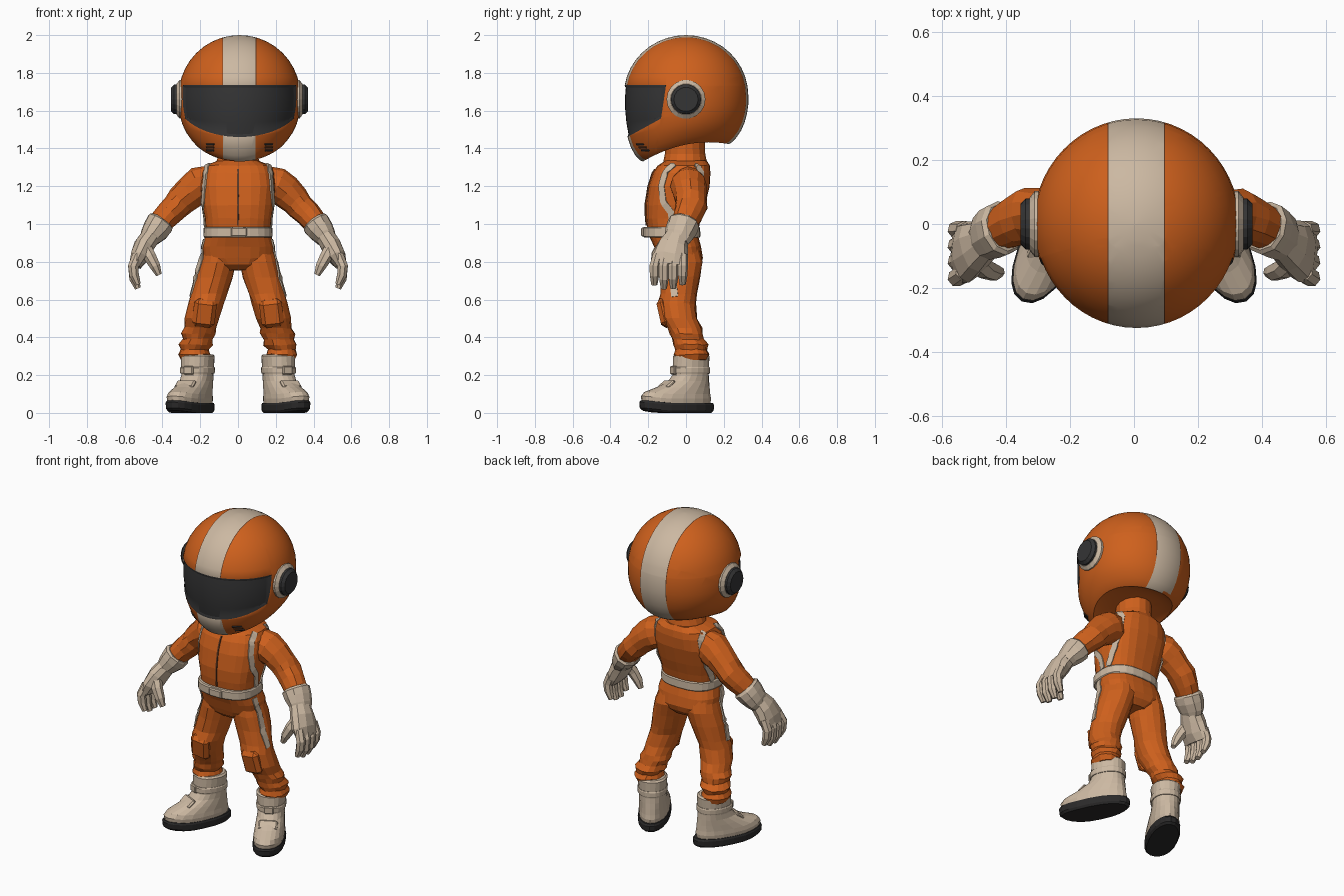
import bpy, bmesh, math, random
from mathutils import Vector, Matrix
from mathutils.bvhtree import BVHTree

if "Cube" in bpy.data.objects:
    bpy.data.objects.remove(bpy.data.objects["Cube"])
random.seed(4)


def material(name, *rgb):
    m = bpy.data.materials.new(name)
    m.use_nodes = True
    m.diffuse_color = (*rgb, 1)
    m.node_tree.nodes["Principled BSDF"].inputs["Base Color"].default_value = (*rgb, 1)
    return m


ORANGE = material("suit orange", 0.62, 0.118, 0.012)
BEIGE = material("warm beige", 0.6, 0.48, 0.36)
DARK = material("visor grey", 0.035, 0.035, 0.036)
SOLE = material("sole black", 0.024, 0.023, 0.023)
SEAM = material("seam brown", 0.12, 0.04, 0.015)


def finish(name, bm, mats, smooth=None, side=1):
    if side < 0:
        bmesh.ops.scale(bm, vec=(-1, 1, 1), verts=bm.verts)
    bmesh.ops.recalc_face_normals(bm, faces=bm.faces)
    me = bpy.data.meshes.new(name)
    bm.to_mesh(me)
    bm.free()
    for m in mats:
        me.materials.append(m)
    ob = bpy.data.objects.new(name, me)
    bpy.context.collection.objects.link(ob)
    if smooth:
        bpy.ops.object.select_all(action='DESELECT')
        ob.select_set(True)
        bpy.context.view_layer.objects.active = ob
        bpy.ops.object.shade_smooth_by_angle(angle=math.radians(smooth))


def bridge(rings, jitter=0):
    """Skin a list of point rings and cap both ends."""
    bm = bmesh.new()
    rows = [[bm.verts.new(p + Vector([random.uniform(-jitter, jitter) for _ in "xyz"]))
             for p in r] for r in rings]
    n = len(rows[0])
    for a, b in zip(rows, rows[1:]):
        for i in range(n):
            j = (i + 1) % n
            bm.faces.new((a[i], a[j], b[j], b[i]))
    bm.faces.new(rows[0])
    bm.faces.new(rows[-1])
    bmesh.ops.recalc_face_normals(bm, faces=bm.faces)
    return bm


def circle(n, p=2):
    for i in range(n):
        c, s = math.cos(2 * math.pi * i / n), math.sin(2 * math.pi * i / n)
        yield (math.copysign(abs(c) ** (2 / p), c), math.copysign(abs(s) ** (2 / p), s))


def stack(rings, n=16, p=2, jitter=0):
    """Level rings: height, centre x, front y, back y, half width."""
    return bridge([[Vector((cx + rx * c, (y0 + y1) / 2 + (y1 - y0) / 2 * s, z))
                    for c, s in circle(n, p)] for z, cx, y0, y1, rx in rings], jitter)


def tube(path, n=8, jitter=0):
    """Rings square to a path: x, y, z, radius along y, radius across."""
    pts = [Vector(q[:3]) for q in path]
    rings = []
    for i, q in enumerate(path):
        t = (pts[min(i + 1, len(pts) - 1)] - pts[max(i - 1, 0)]).normalized()
        u = Vector((0, 1, 0))
        u = (u - t * u.dot(t)).normalized()
        v = t.cross(u)
        rings.append([pts[i] + u * q[3] * c + v * q[4] * s for c, s in circle(n)])
    return bridge(rings, jitter)


def ribbon(path, trees, width):
    """Thin strip laid on the nearest of the given surfaces."""
    pts = [Vector(p) for p in path]
    pts = [a.lerp(b, i / 4) for a, b in zip(pts, pts[1:]) for i in range(4)] + pts[-1:]
    hits = [min((t.find_nearest(p) for t in trees), key=lambda h: h[3]) for p in pts]
    rings = []
    for i, (loc, normal, *_) in enumerate(hits):
        along = hits[min(i + 1, len(hits) - 1)][0] - hits[max(i - 1, 0)][0]
        w = normal.cross(along).normalized() * width / 2
        rings.append([loc + w * a + normal * b
                      for a, b in ((-1, -.003), (1, -.003), (1, .005), (-1, .005))])
    return bridge(rings)


def box(name, loc, size, mat, rot=Matrix(), bevel=0.006, side=1):
    bm = bmesh.new()
    bmesh.ops.create_cube(bm, size=1)
    bmesh.ops.scale(bm, vec=size, verts=bm.verts)
    if bevel:
        bmesh.ops.bevel(bm, geom=bm.edges[:], offset=bevel, segments=1, affect='EDGES')
    bmesh.ops.transform(bm, matrix=Matrix.Translation(loc) @ rot, verts=bm.verts)
    finish(name, bm, [mat], side=side)


def cut(bm, co, no):
    bmesh.ops.bisect_plane(bm, geom=bm.verts[:] + bm.edges[:] + bm.faces[:],
                           plane_co=co, plane_no=no, dist=1e-5)


# Helmet: round dome, sheared jaw that lifts at the sides, rim turned in to the neck
profile = [(0.32 * math.cos(a), math.sin(a), 0)
           for a in [math.radians(max(0.5, d)) for d in range(0, 91, 9)]]
for drop, s in ((.06, 1), (.12, .98), (.18, .94), (.23, .885), (.27, .81), (.295, .74),
                (.303, .69), (.285, .62), (.27, .5), (.26, .36)):
    profile.append((-drop, s, drop / .3))
HX = 0.008
bm = bridge([[Vector((HX + .322 * s * c, .33 * s * k,
                      1.68 + z + .066 * t * s * k + .09 * t * t * (s * c) ** 2))
              for c, k in circle(56)] for z, s, t in profile])
for x in (-.083, -.079, .093, .097):
    cut(bm, (x, 0, 0), (1, 0, 0))
low_co, low_no = Vector((0, -.32, 1.455)), Vector((0, -.55, 1))
back_co, back_no = Vector((0, -.108, 1.72)), Vector((0, 1, -.15))
cut(bm, (0, 0, 1.735), (0, 0, 1))
cut(bm, low_co, low_no)
cut(bm, back_co, back_no)
visor = []
for f in bm.faces:
    c = f.calc_center_median()
    if c.z < 1.735 and (c - low_co).dot(low_no) > 0 and (c - back_co).dot(back_no) < 0:
        visor.append(f)
    elif -.079 < c.x < .093 and (Vector((c.x, c.y)).length > .235 or c.z > 1.6):
        f.material_index = 1
    elif -.083 < c.x < .097:
        f.material_index = 3 if c.z > 1.6 else 0
rim = bmesh.ops.inset_region(bm, faces=visor, thickness=.012, depth=-.008)["faces"]
for f in visor + rim:
    f.material_index = 2
shell = BVHTree.FromBMesh(bm)
finish("helmet", bm, [ORANGE, BEIGE, DARK, SEAM], smooth=35)

# Ear discs and chin vents
for s, side in ((1, "left"), (-1, "right")):
    for part, x0, x1, r, mat in (("ring", .28, .334, .103, BEIGE), ("cap", .3, .362, .08, DARK)):
        bm = tube([(x0, 0, 1.66, r, r), (x1 - .016, 0, 1.66, r, r),
                   (x1, 0, 1.66, r * .8, r * .8)], n=18)
        bmesh.ops.translate(bm, vec=(HX * s, 0, 0), verts=bm.verts)
        finish(f"{side}_ear_{part}", bm, [mat], side=s)
    for i in range(3):
        hit, normal, *_ = shell.ray_cast(Vector((HX + s * .155, -1, 1.39 + i * .016)), Vector((0, 1, 0)))
        if hit:
            box(f"{side}_chin_vent_{i + 1}", hit, (.055, .008, .008), (DARK, SEAM, DARK)[i],
                (-normal).to_track_quat('Y', 'Z').to_matrix().to_4x4(), 0)

# Torso and hips
bm = stack([(.755, 0, -.1, .05, .075), (.785, 0, -.135, .08, .15), (.82, 0, -.15, .09, .188),
            (.88, 0, -.17, .08, .193),
            (.95, 0, -.2, .06, .172), (1.03, 0, -.212, .08, .178), (1.1, 0, -.215, .1, .19),
            (1.2, 0, -.2, .125, .2), (1.27, 0, -.175, .13, .192), (1.31, 0, -.15, .125, .172),
            (1.335, 0, -.11, .11, .11)], n=24, p=2.6, jitter=.002)
body = BVHTree.FromBMesh(bm)
finish("suit_body", bm, [ORANGE])
finish("collar", stack([(1.3, 0, -.12, .11, .118), (1.34, 0, -.118, .108, .112),
                        (1.37, 0, -.112, .102, .1), (1.44, 0, -.11, .1, .1)]), [ORANGE])
finish("belt", stack([(.928, 0, -.222, .072, .178), (.935, 0, -.228, .076, .183),
                      (.978, 0, -.228, .075, .182), (.985, 0, -.222, .068, .177)], 24, 2.6), [BEIGE])
box("belt_buckle", (.005, -.228, .957), (.085, .02, .048), BEIGE)
finish("zip", ribbon([(0, -.18, 1.3), (0, -.21, 1.2), (0, -.23, 1.1), (0, -.22, .99)], [body], .009), [SEAM])

for s, side in ((1, "left"), (-1, "right")):
    # Shoulder piping, running down the flank in front of and behind the arm
    finish(f"{side}_front_piping", ribbon([
        (.165, -.06, 1.325), (.175, -.11, 1.28), (.19, -.135, 1.2), (.195, -.125, 1.12),
        (.19, -.08, 1.06), (.18, -.07, .985)], [body], .034), [BEIGE], side=s)
    finish(f"{side}_back_piping", ribbon([
        (.165, .05, 1.325), (.18, .1, 1.28), (.19, .095, 1.2), (.195, .07, 1.12),
        (.19, .02, 1.05), (.18, -.02, .985)], [body], .034), [BEIGE], side=s)
    # Sleeve, with creased elbow
    finish(f"{side}_sleeve", tube([
        (.15, .01, 1.22, .08, .09), (.2, .012, 1.205, .096, .1), (.25, .02, 1.17, .09, .088),
        (.3, .025, 1.125, .083, .08), (.33, .025, 1.09, .086, .076), (.37, .01, 1.05, .078, .07),
        (.43, -.02, .985, .066, .062)], 12, .004), [ORANGE], side=s)
    # Glove: flared cuff, palm, fingers and thumb
    finish(f"{side}_glove_cuff", tube([
        (.405, -.01, 1.012, .076, .07), (.412, -.013, 1.003, .087, .078), (.435, -.025, .97, .085, .074),
        (.462, -.04, .935, .076, .06), (.475, -.05, .915, .066, .05)], 10, .002), [BEIGE], side=s)
    finish(f"{side}_palm", tube([
        (.455, -.045, .945, .06, .052), (.495, -.07, .885, .082, .056), (.522, -.087, .83, .098, .05),
        (.545, -.092, .78, .094, .032)], 10, .003), [BEIGE], side=s)
    for i in range(4):
        y, drop = -.168 + i * .05, (.014, -.006, -.004, .016)[i]
        finish(f"{side}_finger_{i + 1}", tube([
            (.53, y * .9, .835, .026, .03), (.555, y, .775, .028, .028),
            (.55, y, .715 + drop, .026, .026), (.53, y, .665 + drop, .017, .016)], 7), [BEIGE], side=s)
    finish(f"{side}_thumb", tube([
        (.5, -.11, .88, .035, .04), (.465, -.14, .825, .033, .034), (.438, -.15, .775, .029, .028),
        (.418, -.15, .73, .017, .016)], 7), [BEIGE], side=s)

    # Trouser leg with gathered ankle, outer stripe and knee pad
    bm = stack([(.89, .095, -.135, .065, .085), (.8, .108, -.14, .088, .1), (.72, .128, -.133, .072, .103),
                (.63, .153, -.135, .055, .096), (.58, .168, -.148, .05, .095), (.5, .19, -.132, .06, .091),
                (.45, .2, -.1, .083, .085), (.42, .21, -.085, .088, .093), (.39, .215, -.072, .095, .08),
                (.36, .225, -.068, .118, .088), (.335, .23, -.055, .11, .074),
                (.31, .232, -.062, .122, .083), (.28, .232, -.05, .11, .07)], 16, jitter=.004)
    leg = BVHTree.FromBMesh(bm)
    finish(f"{side}_trouser_leg", bm, [ORANGE], side=s)
    finish(f"{side}_trouser_stripe", ribbon([
        (.2, -.095, .925), (.22, -.095, .86), (.235, -.085, .78), (.25, -.07, .7), (.265, -.06, .62)],
        [body, leg], .036), [BEIGE], side=s)
    box(f"{side}_knee_pad", (.178, -.117, .528), (.12, .055, .15), ORANGE,
        Matrix.Rotation(.22, 4, 'X') @ Matrix.Rotation(-.12, 4, 'Y'), .022, s)

    # Boot and sole share one outward turn about the ankle
    spin = Matrix.Rotation(math.radians(27), 4, 'Z')
    turn = Matrix.Translation((.212, .03, 0)) @ spin
    parts = {
        "boot": ([(.04, 0, -.29, .105, .083), (.075, 0, -.296, .11, .087), (.1, 0, -.275, .105, .085),
                  (.135, 0, -.2, .1, .082), (.17, 0, -.13, .095, .078), (.2, 0, -.105, .092, .078),
                  (.3, 0, -.1, .095, .085), (.31, 0, -.09, .085, .076)], BEIGE),
        "sole": ([(0, 0, -.285, .112, .08), (.012, 0, -.302, .126, .089), (.042, 0, -.305, .128, .091),
                  (.053, 0, -.298, .12, .087)], SOLE),
        "boot_strap": ([(.208, 0, -.11, .097, .082), (.214, 0, -.113, .099, .085),
                        (.238, 0, -.112, .099, .086), (.244, 0, -.107, .096, .083)], BEIGE)}
    for part, (rings, mat) in parts.items():
        bm = stack(rings, 20, 2.2)
        for v in bm.verts:
            if part != "boot_strap" and v.co.z < .16:
                v.co.x *= 1 - .8 * max(0, v.co.y - .02)
                v.co.z += .12 * max(0, -v.co.y - .18)
        bmesh.ops.transform(bm, matrix=turn, verts=bm.verts)
        finish(f"{side}_{part}", bm, [mat], side=s)
    box(f"{side}_boot_buckle", turn @ Vector((0, -.108, .226)), (.055, .018, .044), BEIGE, spin, .005, s)
    box(f"{side}_instep_strap", turn @ Vector((0, -.148, .15)), (.11, .06, .022), BEIGE,
        spin @ Matrix.Rotation(.7, 4, 'X'), .008, s)
